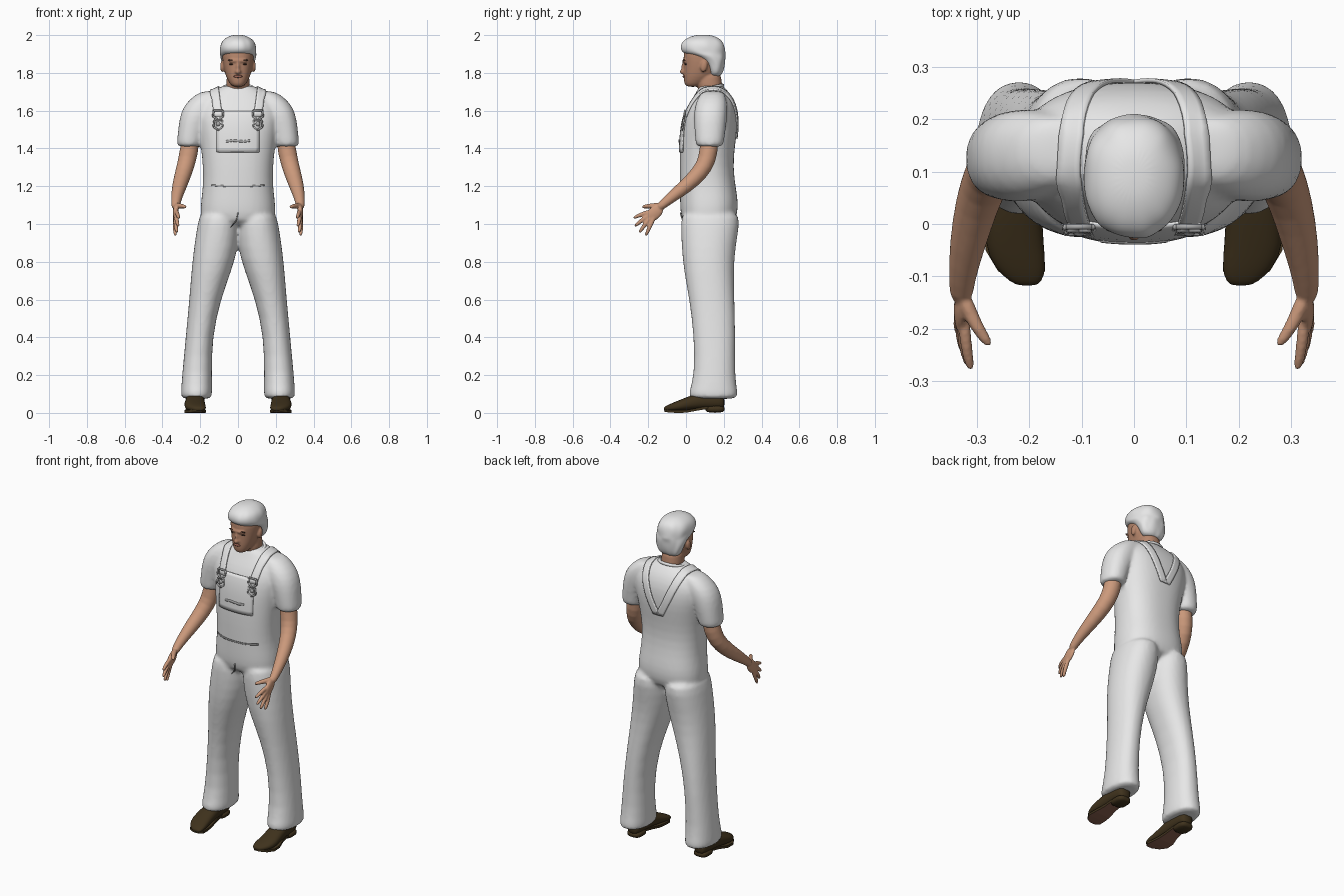
import bpy, bmesh, math, random
from mathutils import Vector, Matrix

if "Cube" in bpy.data.objects:
    bpy.data.objects.remove(bpy.data.objects["Cube"])

random.seed(3)


def material(name, rgb):
    m = bpy.data.materials.new(name)
    m.diffuse_color = (*rgb, 1)
    m.use_nodes = True
    m.node_tree.nodes["Principled BSDF"].inputs["Base Color"].default_value = m.diffuse_color
    return m


WHITE = material("white cloth", (0.8, 0.8, 0.8))
SKIN = material("skin", (0.60, 0.32, 0.20))
FACE = material("face skin", (0.47, 0.24, 0.15))
DARK = material("eye brown", (0.06, 0.03, 0.02))
LIPS = material("lips", (0.36, 0.14, 0.10))
SHOE = material("shoe leather", (0.05, 0.032, 0.012))
SOLE = material("shoe sole", (0.26, 0.12, 0.08))
GREY = material("buckle grey", (0.4, 0.4, 0.4))


def finish(name, bm, mats, subsurf=0, voxel=0, smooth=0, mirror=False):
    bmesh.ops.recalc_face_normals(bm, faces=bm.faces)
    me = bpy.data.meshes.new(name)
    bm.to_mesh(me)
    bm.free()
    ob = bpy.data.objects.new(name, me)
    bpy.context.collection.objects.link(ob)
    for m in mats:
        me.materials.append(m)
    for f in me.polygons:
        f.use_smooth = True
    if mirror:
        md = ob.modifiers.new("mirror", 'MIRROR')
        md.use_mirror_merge = False
    if subsurf:
        md = ob.modifiers.new("subsurf", 'SUBSURF')
        md.levels = md.render_levels = subsurf
    if voxel:
        md = ob.modifiers.new("merge", 'REMESH')
        md.mode, md.voxel_size, md.use_smooth_shade = 'VOXEL', voxel, True
    if smooth:
        md = ob.modifiers.new("smooth", 'SMOOTH')
        md.factor, md.iterations = 0.5, smooth
    return ob


def skin_rings(bm, rings):
    vs = [[bm.verts.new(p) for p in r] for r in rings]
    n = len(vs[0])
    for a, b in zip(vs, vs[1:]):
        for i in range(n):
            j = (i + 1) % n
            bm.faces.new((a[i], a[j], b[j], b[i]))
    bm.faces.new(vs[0][::-1])
    bm.faces.new(vs[-1])


def oval(c, u, v, p, n):
    out = []
    for i in range(n):
        t = 2 * math.pi * (i + 0.5) / n
        cs, sn = math.cos(t), math.sin(t)
        out.append(c + u * math.copysign(abs(cs) ** (2 / p), cs)
                   + v * math.copysign(abs(sn) ** (2 / p), sn))
    return out


def stack(bm, rows, s=1, p=2.2, n=28):
    """Horizontal rings: z, centre x, front y, back y, half width."""
    skin_rings(bm, [oval(Vector((s * cx, (a + b) / 2, z)), Vector((rx, 0, 0)),
                         Vector((0, (b - a) / 2, 0)), p, n) for z, cx, a, b, rx in rows])


def tube(bm, pts, s=1, n=12):
    """Round tube through x, y, z, radius points."""
    P = [Vector((s * x, y, z)) for x, y, z, r in pts]
    rings = []
    for i, c in enumerate(P):
        t = (P[min(i + 1, len(P) - 1)] - P[max(i - 1, 0)]).normalized()
        u = t.cross(Vector((1, 0, 0))).normalized()
        rings.append(oval(c, u * pts[i][3], t.cross(u) * pts[i][3], 2, n))
    skin_rings(bm, rings)


def ball(bm, c, r, rot=0):
    bmesh.ops.create_uvsphere(bm, u_segments=16, v_segments=10, radius=1, matrix=Matrix.Translation(c)
                              @ Matrix.Rotation(rot, 4, 'X') @ Matrix.Diagonal((*r, 1)))


def band(name, path, half, side, target, mat, thick=0.006, across=4, mirror=False):
    """Cloth strip laid over a target surface."""
    bm = bmesh.new()
    P = [Vector(p) for p in path]
    pts = [a.lerp(b, k / 5) for a, b in zip(P, P[1:]) for k in range(5)] + [P[-1]]
    rows = [[bm.verts.new(p + Vector(side) * half * (2 * i / across - 1)) for i in range(across + 1)] for p in pts]
    for a, b in zip(rows, rows[1:]):
        for i in range(across):
            bm.faces.new((a[i], a[i + 1], b[i + 1], b[i]))
    ob = finish(name, bm, [mat])
    md = ob.modifiers.new("lay", 'SHRINKWRAP')
    md.target, md.wrap_method, md.wrap_mode, md.offset = target, 'NEAREST_SURFACEPOINT', 'ABOVE_SURFACE', thick
    md = ob.modifiers.new("thickness", 'SOLIDIFY')
    md.thickness, md.offset = thick * 1.6, 0
    if mirror:
        md = ob.modifiers.new("mirror", 'MIRROR')
        md.use_mirror_merge = False


# Clothed body: torso, trouser legs and short sleeves merged into one skin
bm = bmesh.new()
stack(bm, [(0.98, 0, -.015, .25, .19), (1.06, 0, -.03, .275, .20), (1.13, 0, -.032, .275, .195),
           (1.2, 0, -.032, .262, .185), (1.3, 0, -.034, .25, .185), (1.4, 0, -.032, .257, .195),
           (1.5, 0, -.026, .272, .212), (1.58, 0, -.01, .272, .225), (1.64, 0, .018, .26, .212),
           (1.69, 0, .05, .235, .165), (1.72, 0, .065, .205, .105), (1.735, 0, .075, .195, .075)], p=2.4, n=36)
for s in (1, -1):
    stack(bm, [(.07, .22, .015, .278, .083), (.1, .22, .012, .275, .083), (.2, .217, .045, .258, .079),
               (.4, .207, .042, .262, .07), (.6, .175, .018, .257, .083), (.75, .141, -.012, .252, .106),
               (.88, .115, -.024, .262, .118), (1.0, .102, -.028, .285, .112), (1.08, .098, -.025, .28, .1)], s)
    stack(bm, [(1.405, .258, .055, .195, .062), (1.43, .258, .05, .2, .066), (1.5, .245, .045, .21, .072),
               (1.58, .218, .04, .22, .089), (1.64, .19, .05, .22, .088), (1.69, .15, .075, .205, .07),
               (1.705, .13, .1, .19, .045)], s)
body = finish("overalls_and_shirt", bm, [WHITE], subsurf=1, voxel=0.011, smooth=4)

# Bib, straps and seams
band("bib", [(0, -.04, 1.38), (0, -.03, 1.5), (0, -.01, 1.6)], .12, (1, 0, 0), body, WHITE, .004, 10)
band("strap", [(.105, -.01, 1.57), (.12, .02, 1.66), (.125, .08, 1.71), (.12, .17, 1.72),
               (.1, .25, 1.65), (.06, .28, 1.55), (.01, .28, 1.45)], .024, (1, 0, 0), body, WHITE, .005, 4, True)
band("waist_seam", [(-.14, 0, 1.205), (-.06, -.04, 1.2), (.06, -.04, 1.2), (.14, 0, 1.205)],
     .004, (0, 0, 1), body, GREY, .003, 2)
band("pocket_seam", [(-.065, -.04, 1.437), (-.03, -.04, 1.442), (.03, -.04, 1.437), (.065, -.04, 1.442)],
     .006, (0, 0, 1), body, GREY, .006, 2)
band("fly_seam", [(0, -.04, 1.06), (-.012, -.035, .98)], .003, (1, 0, 0), body, GREY, .003, 2)

# Shirt collar
bpy.ops.mesh.primitive_torus_add(major_radius=.077, minor_radius=.009, major_segments=32, minor_segments=8,
                                 location=(0, .133, 1.722), rotation=(.2, 0, 0))
collar = bpy.context.object
collar.name = "collar"
collar.scale.y = .82
collar.data.materials.append(WHITE)
bpy.ops.object.shade_smooth()

# Strap buckles: wire loops with a button
bm = bmesh.new()
for pts in ([(.08, 1.6), (.13, 1.6), (.132, 1.57), (.105, 1.55), (.078, 1.57), (.08, 1.6)],
            [(.085, 1.55), (.125, 1.55), (.13, 1.515), (.105, 1.497), (.08, 1.515), (.085, 1.55)]):
    for (xa, za), (xb, zb) in zip(pts, pts[1:]):
        ya, yb = (-.018 + max(0, z - 1.52) * .16 for z in (za, zb))
        tube(bm, [(xa, ya, za, .0055), (xb + .0001, yb, zb + .0001, .0055)], n=8)
ball(bm, (.105, -.016, 1.53), (.012, .008, .012))
finish("buckle", bm, [GREY], mirror=True)

# Arms with hands
bm = bmesh.new()
tube(bm, [(.25, .125, 1.46, .05), (.26, .12, 1.38, .05), (.278, .1, 1.305, .047), (.3, .04, 1.235, .043),
          (.319, -.04, 1.17, .035), (.33, -.11, 1.115, .025), (.33, -.15, 1.08, .022)], n=16)
ball(bm, (.33, -.165, 1.06), (.015, .036, .056), -math.pi / 4)
fingers = [((.322, -.215, 1.06), (.31, -.282, 1.03)), ((.326, -.215, 1.035), (.314, -.275, .985)),
           ((.33, -.205, 1.015), (.322, -.25, .95)), ((.334, -.185, 1.0), (.33, -.215, .935))]
for k, tip in fingers:
    mid = [(a + b) / 2 for a, b in zip(k, tip)]
    tube(bm, [(.33, -.155, 1.07, .013), (*k, .012), (mid[0] + .003, *mid[1:], .011), (*tip, .008)])
tube(bm, [(.33, -.13, 1.1, .016), (.312, -.175, 1.095, .015), (.292, -.21, 1.095, .012), (.273, -.235, 1.088, .008)])
finish("arm_and_hand", bm, [SKIN], subsurf=1, voxel=0.005, smooth=2, mirror=True)

# Head with neck, nose and ears
bm = bmesh.new()
stack(bm, [(1.68, 0, .07, .2, .066), (1.74, 0, .055, .19, .062), (1.82, 0, .06, .185, .06)])
stack(bm, [(1.725, 0, .0, .07, .028), (1.745, 0, -.01, .1, .045), (1.78, 0, -.013, .15, .064),
           (1.82, 0, -.012, .175, .075), (1.86, 0, -.012, .185, .082), (1.91, 0, -.015, .19, .084),
           (1.95, 0, .01, .18, .07), (1.97, 0, .04, .15, .04)])
ball(bm, (0, -.016, 1.806), (.016, .017, .014))
ball(bm, (0, -.012, 1.828), (.01, .014, .03))
ball(bm, (0, -.008, 1.864), (.055, .012, .01))
for s in (1, -1):
    ball(bm, (s * .083, .095, 1.835), (.012, .019, .031), -.2)
finish("head", bm, [FACE], subsurf=1, voxel=0.006, smooth=2)

# Face details
bm = bmesh.new()
ball(bm, (.034, -.001, 1.846), (.013, .007, .0045))
ball(bm, (.036, -.009, 1.868), (.018, .007, .003))
finish("eye_and_brow", bm, [DARK], mirror=True)
bm = bmesh.new()
ball(bm, (0, -.011, 1.781), (.024, .007, .007))
finish("mouth", bm, [LIPS])

# Hair cap, slightly tousled
bm = bmesh.new()
stack(bm, [(1.78, 0, .13, .18, .05), (1.80, 0, .12, .195, .073), (1.84, 0, .105, .203, .085),
           (1.875, 0, .07, .208, .093), (1.895, 0, .01, .21, .096), (1.91, 0, -.025, .21, .097),
           (1.94, 0, -.032, .207, .097), (1.97, 0, -.018, .192, .084), (1.99, 0, .015, .165, .058),
           (2.002, 0, .06, .125, .025)], n=26)
for v in bm.verts:
    if v.co.z < 1.985:
        v.co += Vector((v.co.x, v.co.y - .09, 0)) * random.uniform(-.035, .035)
finish("hair", bm, [WHITE], subsurf=2)

# Shoes: upper, heel and sole
bm = bmesh.new()
X, Z = Vector((1, 0, 0)), Vector((0, 0, 1))
upper = [(.205, .225, .028, .085, .025), (.185, .225, .044, .11, .02), (.1, .226, .048, .115, .022),
         (.03, .228, .053, .095, .016), (-.04, .23, .058, .066, .008), (-.085, .217, .05, .048, .008),
         (-.112, .206, .03, .034, .01), (-.118, .204, .014, .026, .014)]
skin_rings(bm, [oval(Vector((cx, y, (t + b) / 2)), X * rx, Z * (t - b) / 2, 2.4, 16)
                for y, cx, rx, t, b in upper])
stack(bm, [(0, .225, .105, .203, .043), (.02, .225, .102, .205, .045), (.04, .225, .1, .205, .045)], p=3)
finish("shoe", bm, [SHOE], subsurf=1, mirror=True)
bm = bmesh.new()
sole = [(.12, .225, .036, .022), (.06, .226, .04, .012), (.0, .23, .052, .001), (-.05, .228, .056, 0),
        (-.09, .215, .045, .002), (-.114, .205, .018, .006)]
skin_rings(bm, [[Vector((cx + sx * rx, y, z + h)) for sx, h in ((-1, 0), (1, 0), (1, .014), (-1, .014))]
                for y, cx, rx, z in sole])
bmesh.ops.recalc_face_normals(bm, faces=bm.faces)
for f in bm.faces:
    f.material_index = 1 if f.normal.z < -.5 else 0
ob = finish("sole", bm, [SHOE, SOLE], mirror=True)
for f in ob.data.polygons:
    f.use_smooth = False
